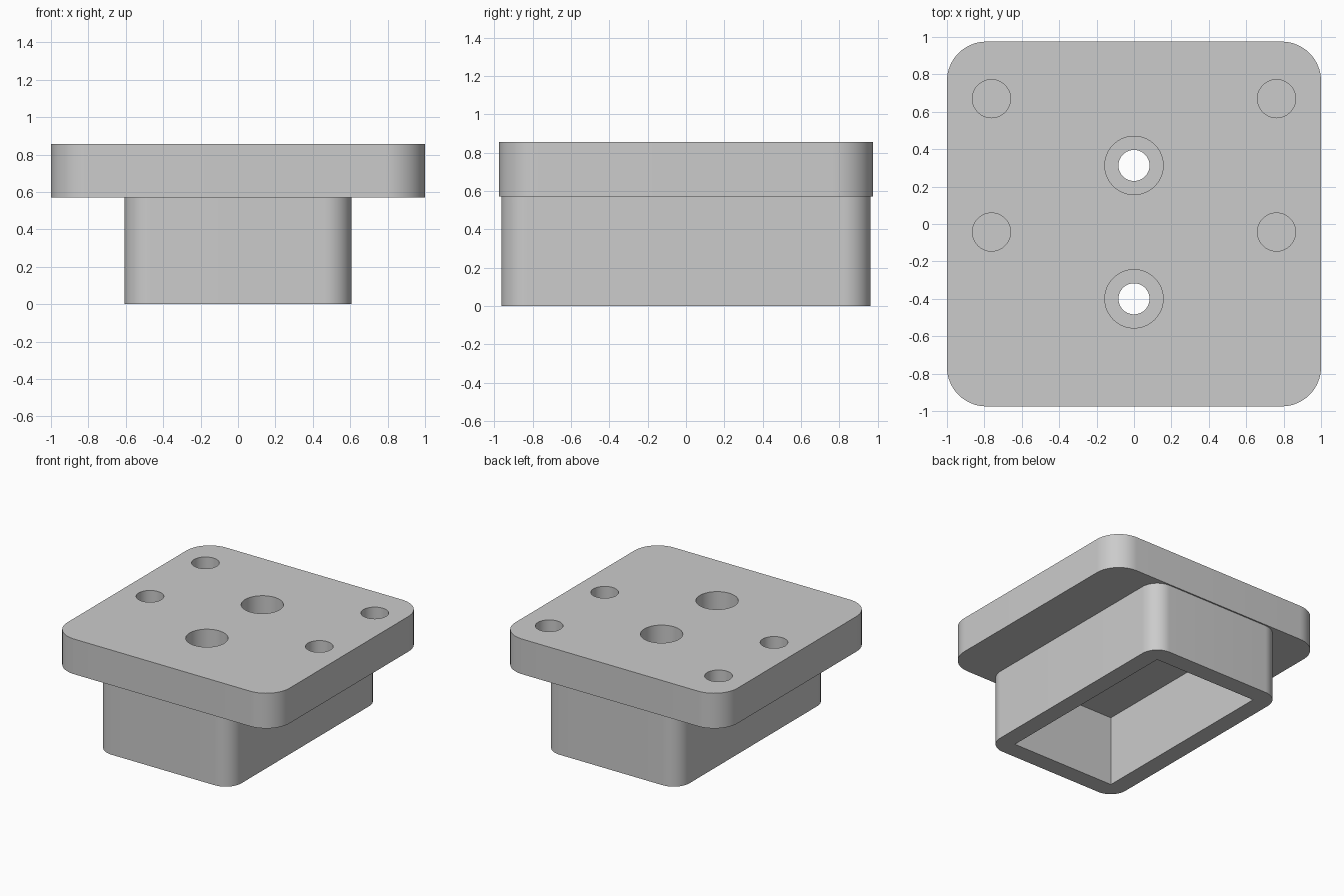
import bpy
import math

cube = bpy.data.objects.get("Cube")
if cube:
    bpy.data.objects.remove(cube, do_unlink=True)

grey = bpy.data.materials.new("plain grey")
grey.use_nodes = True
colour = (0.6, 0.6, 0.6, 1)
grey.diffuse_color = colour
grey.node_tree.nodes["Principled BSDF"].inputs["Base Color"].default_value = colour

PLATE_BOTTOM, PLATE_TOP = 0.571, 0.857
BORE_DEPTH = 0.21


def prism(name, outline, z0, z1):
    """Solid made by extruding a counter-clockwise outline upwards."""
    n = len(outline)
    verts = [(x, y, z) for z in (z0, z1) for x, y in outline]
    faces = [list(range(n))[::-1], list(range(n, 2 * n))]
    faces += [(i, (i + 1) % n, n + (i + 1) % n, n + i) for i in range(n)]
    mesh = bpy.data.meshes.new(name)
    mesh.from_pydata(verts, [], faces)
    mesh.materials.append(grey)
    obj = bpy.data.objects.new(name, mesh)
    bpy.context.collection.objects.link(obj)
    return obj


def rounded_rect(hx, hy, r, steps=16):
    points = []
    for k, (sx, sy) in enumerate([(1, 1), (-1, 1), (-1, -1), (1, -1)]):
        for i in range(steps + 1):
            a = math.pi / 2 * (k + i / steps)
            points.append((sx * (hx - r) + r * math.cos(a),
                           sy * (hy - r) + r * math.sin(a)))
    return points


def circle(x, y, r, n=64):
    return [(x + r * math.cos(2 * math.pi * i / n),
             y + r * math.sin(2 * math.pi * i / n)) for i in range(n)]


def combine(target, tool, operation):
    """Apply a boolean and discard the tool object."""
    mod = target.modifiers.new(tool.name, "BOOLEAN")
    mod.operation = operation
    mod.solver = "EXACT"
    mod.object = tool
    bpy.context.view_layer.objects.active = target
    bpy.ops.object.modifier_apply(modifier=mod.name)
    bpy.data.objects.remove(tool, do_unlink=True)


# Top plate joined to the narrower base block
body = prism("mounting_block", rounded_rect(1, 0.975, 0.21), PLATE_BOTTOM, PLATE_TOP)
base = prism("base_block", rounded_rect(0.607, 0.964, 0.143), 0, PLATE_BOTTOM + 0.04)
combine(body, base, "UNION")

# Square-cornered cavity open at the bottom
hx, hy = 0.464, 0.82
cavity = prism("cavity", [(-hx, -hy), (hx, -hy), (hx, hy), (-hx, hy)], -0.1, PLATE_BOTTOM)
combine(body, cavity, "DIFFERENCE")

# Counterbored screw holes through to the cavity
for y in (0.313, -0.4):
    combine(body, prism("counterbore", circle(0, y, 0.156), PLATE_TOP - BORE_DEPTH, 1), "DIFFERENCE")
    combine(body, prism("screw_hole", circle(0, y, 0.083), 0.4, 1), "DIFFERENCE")

# Blind side holes
for x in (-0.762, 0.762):
    for y in (0.67, -0.043):
        combine(body, prism("blind_hole", circle(x, y, 0.102), PLATE_TOP - BORE_DEPTH, 1), "DIFFERENCE")

# Smooth curved walls, sharp rims
bpy.ops.object.select_all(action="DESELECT")
body.select_set(True)
bpy.context.view_layer.objects.active = body
bpy.ops.object.shade_smooth_by_angle(angle=math.radians(30))
